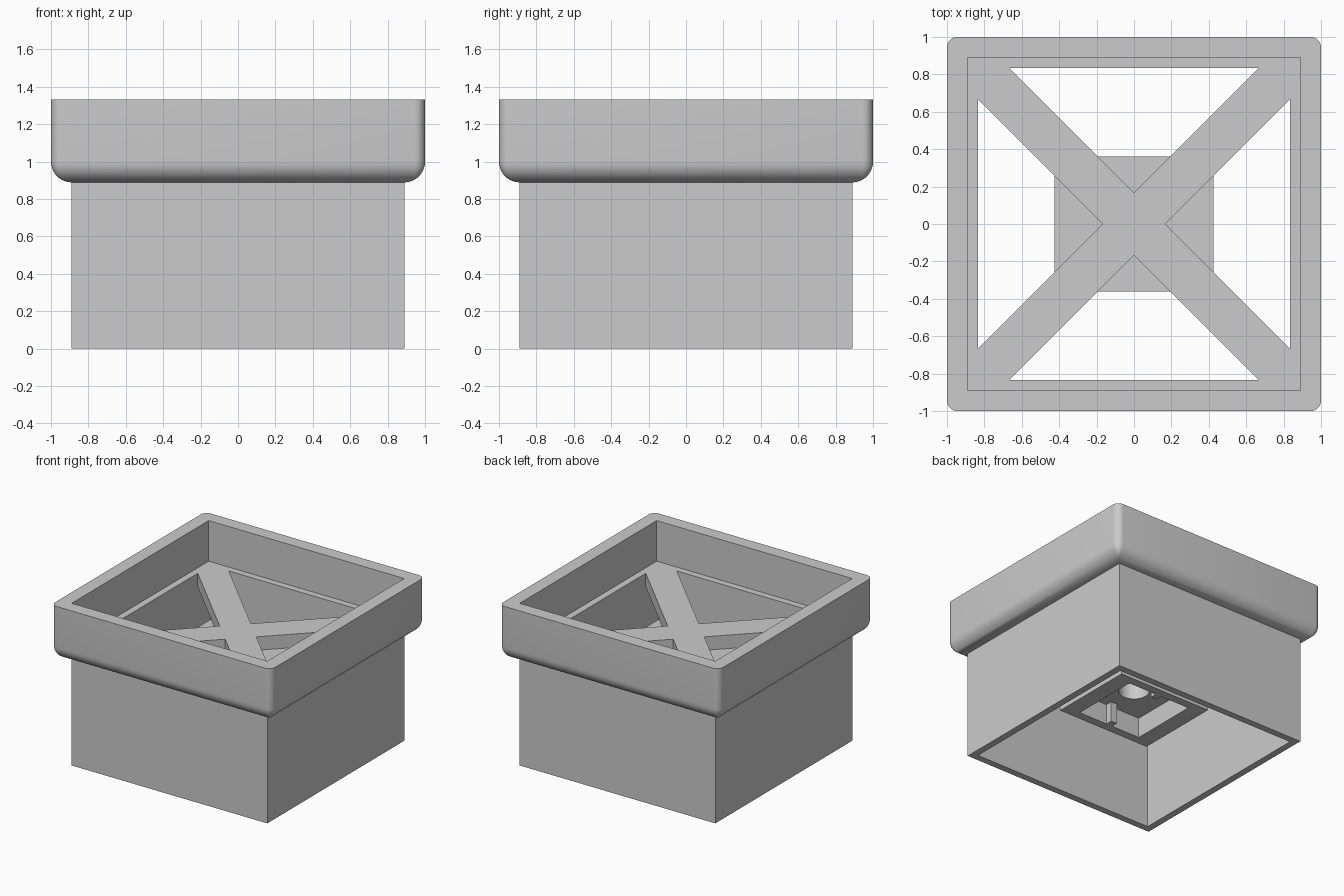
import bpy, bmesh, math

cube = bpy.data.objects.get("Cube")
if cube:
    bpy.data.objects.remove(cube, do_unlink=True)

U = 1 / 18                                  # design unit
BODY, INNER = 16 * U, 15 * U                # half widths of the lower body
SHOULDER, LEDGE, TOP = 16 * U, 18 * U, 24 * U

grey = bpy.data.materials.new("plain_grey")
grey.use_nodes = True
grey.diffuse_color = (0.6, 0.6, 0.6, 1)
grey.node_tree.nodes["Principled BSDF"].inputs["Base Color"].default_value = (0.6, 0.6, 0.6, 1)


def finish(obj):
    obj.data.materials.clear()
    obj.data.materials.append(grey)
    bpy.ops.object.select_all(action="DESELECT")
    obj.select_set(True)
    bpy.context.view_layer.objects.active = obj
    if obj.type == "CURVE":
        bpy.ops.object.convert(target="MESH")
    bpy.ops.object.shade_smooth_by_angle(angle=math.radians(35))


def rounded_square(half, radius, steps=6):
    pts = []
    for corner in range(4):
        turn = corner * math.pi / 2
        mid = turn + math.pi / 4
        cx = (half - radius) * math.sqrt(2) * math.cos(mid)
        cy = (half - radius) * math.sqrt(2) * math.sin(mid)
        for i in range(steps + 1):
            a = turn + i / steps * math.pi / 2
            pts.append((cx + radius * math.cos(a), cy + radius * math.sin(a)))
    return pts


def loft_closed(name, sections):
    """Skin a closed profile of (half width, corner radius, z) sections."""
    bm = bmesh.new()
    rings = [[bm.verts.new((x, y, z)) for x, y in rounded_square(h, r)] for h, r, z in sections]
    for k, a in enumerate(rings):
        b = rings[(k + 1) % len(rings)]
        for i in range(len(a)):
            j = (i + 1) % len(a)
            bm.faces.new((a[i], a[j], b[j], b[i]))
    bmesh.ops.remove_doubles(bm, verts=bm.verts, dist=1e-4)
    bmesh.ops.recalc_face_normals(bm, faces=bm.faces)
    mesh = bpy.data.meshes.new(name)
    bm.to_mesh(mesh)
    bm.free()
    obj = bpy.data.objects.new(name, mesh)
    bpy.context.collection.objects.link(obj)
    finish(obj)


def prism(name, outlines, z0, z1):
    """Extrude outlines upward; inner outlines become holes."""
    cu = bpy.data.curves.new(name, "CURVE")
    cu.dimensions, cu.fill_mode = "2D", "BOTH"
    cu.extrude = (z1 - z0) / 2
    for pts in outlines:
        sp = cu.splines.new("POLY")
        sp.points.add(len(pts) - 1)
        for p, (x, y) in zip(sp.points, pts):
            p.co = (x, y, 0, 1)
        sp.use_cyclic_u = True
    obj = bpy.data.objects.new(name, cu)
    obj.location.z = (z0 + z1) / 2
    bpy.context.collection.objects.link(obj)
    finish(obj)


def rect(hx, hy, cy=0):
    return [(-hx, cy - hy), (hx, cy - hy), (hx, cy + hy), (-hx, cy + hy)]


# Outer shell: body wall, rounded collar, open tray and ledge
sections = [(INNER, 0, 0), (BODY, 0, 0), (BODY, 0, SHOULDER)]
fillet = 2 * U
for i in range(1, 11):
    a = i / 10 * math.pi / 2
    inset = fillet * (1 - math.sin(a))
    sections.append((1 - inset, max(U - inset, 0), LEDGE - fillet * math.cos(a)))
sections += [(1, U, TOP), (BODY, 0, TOP), (BODY, 0, LEDGE), (INNER, 0, LEDGE)]
loft_closed("shell", sections)

# Diagonal cross brace level with the ledge
w = 3 * U
outline = []
for q in range(4):
    c, s = round(math.cos(q * math.pi / 2)), round(math.sin(q * math.pi / 2))
    for x, y in [(w, 0), (INNER, INNER - w), (INNER, INNER), (INNER - w, INNER)]:
        outline.append((c * x - s * y, s * x + c * y))
prism("cross_brace", [outline], SHOULDER, LEDGE)

# Central socket: bored upper block over a square recess with two ribs
bore = [(0.117 * math.cos(i * math.tau / 48), 0.117 * math.sin(i * math.tau / 48)) for i in range(48)]
prism("socket_block", [rect(0.425, 0.36), bore], 9 * U, SHOULDER)
prism("socket_frame", [rect(0.425, 0.36), rect(0.29, 0.29)], 6 * U, 9 * U)
for side, label in ((-1, "front"), (1, "back")):
    prism(label + "_socket_rib", [rect(U / 2, U / 2, side * (0.29 - U / 2))], 6 * U, 9 * U)
